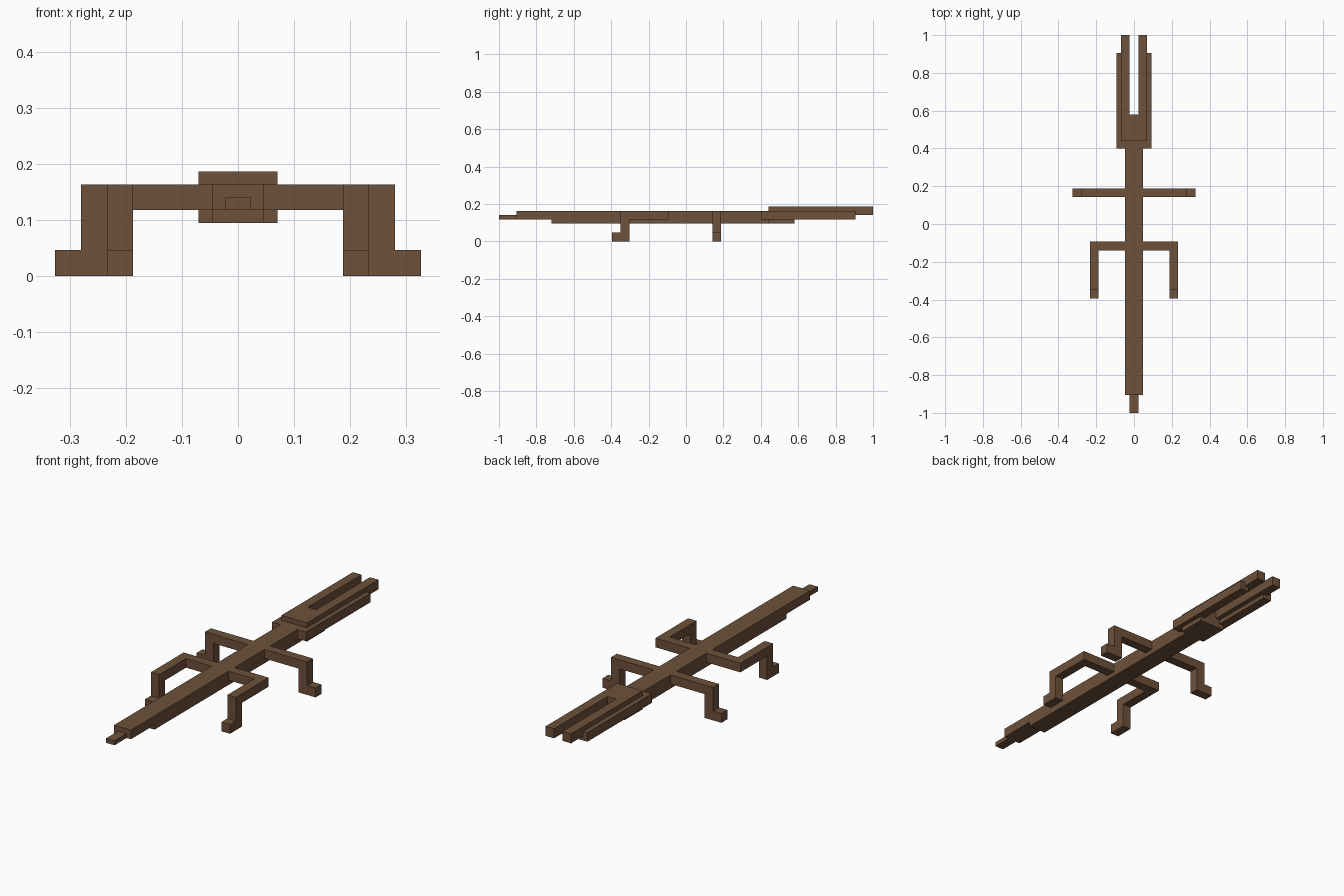
import bpy
import bmesh
from mathutils import Vector

cube = bpy.data.objects.get("Cube")
if cube:
    bpy.data.objects.remove(cube, do_unlink=True)

brown = bpy.data.materials.new("bark brown")
brown.use_nodes = True
colour = (0.155, 0.082, 0.042, 1)
brown.diffuse_color = colour
brown.node_tree.nodes["Principled BSDF"].inputs["Base Color"].default_value = colour


def prism(name, outline, axis, lo, hi):
    """Extrude a flat outline along an axis; the outline uses the other two axes in order."""
    def place(p, d):
        co = list(p)
        co.insert("xyz".index(axis), d)
        return Vector(co)

    bm = bmesh.new()
    face = bm.faces.new([bm.verts.new(place(p, lo)) for p in outline])
    ext = bmesh.ops.extrude_face_region(bm, geom=[face])
    verts = [v for v in ext["geom"] if isinstance(v, bmesh.types.BMVert)]
    bmesh.ops.translate(bm, verts=verts, vec=place((0, 0), hi - lo))
    bmesh.ops.recalc_face_normals(bm, faces=bm.faces)
    mesh = bpy.data.meshes.new(name)
    bm.to_mesh(mesh)
    bm.free()
    mesh.materials.append(brown)
    obj = bpy.data.objects.new(name, mesh)
    bpy.context.collection.objects.link(obj)
    return obj


def box(name, x, y, z):
    return prism(name, [(x[0], y[0]), (x[1], y[0]), (x[1], y[1]), (x[0], y[1])], "z", *z)


def mirrored(obj):
    obj.modifiers.new("Mirror", "MIRROR").use_mirror_merge = False


# Shared heights and half widths
T = 0.0465
H = T / 2
BELLY, LOW, MID, HIGH, TOP = 0.095, 0.118, 0.14, 0.163, 0.187

# Body tapering in steps to the tail
box("body", (-T, T), (-0.72, 0.44), (BELLY, HIGH))
box("tail", (-T, T), (-0.905, -0.72), (LOW, HIGH))
box("tail_tip", (-H, H), (-1, -0.905), (LOW, MID))

# Head with a forked upper snout and outer jaw bars
box("head", (-0.07, 0.07), (0.44, 0.58), (BELLY, MID))
prism("forked_snout", [(-0.07, 0.44), (0.07, 0.44), (0.07, 1), (H, 1), (H, 0.58),
                       (-H, 0.58), (-H, 1), (-0.07, 1)], "z", MID, TOP)
mirrored(box("jaw_bar", (T, 2 * T), (0.4, 0.905), (LOW, HIGH)))

# Legs that reach sideways, with feet turned outward
side_leg = [(T, LOW), (T, HIGH), (0.28, HIGH), (0.28, T), (0.326, T), (0.326, 0),
            (0.233, 0), (0.233, LOW)]
mirrored(prism("side_leg", side_leg, "y", 0.142, 0.188))

# Legs that bend lengthwise, with feet pointing to the tail
bent_leg = [(-0.093, LOW), (-0.093, HIGH), (-0.35, HIGH), (-0.35, T), (-0.395, T),
            (-0.395, 0), (-0.303, 0), (-0.303, LOW)]
mirrored(prism("bent_leg", bent_leg, "x", 0.187, 0.233))
mirrored(box("bent_leg_thigh", (T, 0.187), (-0.14, -0.093), (LOW, HIGH)))
